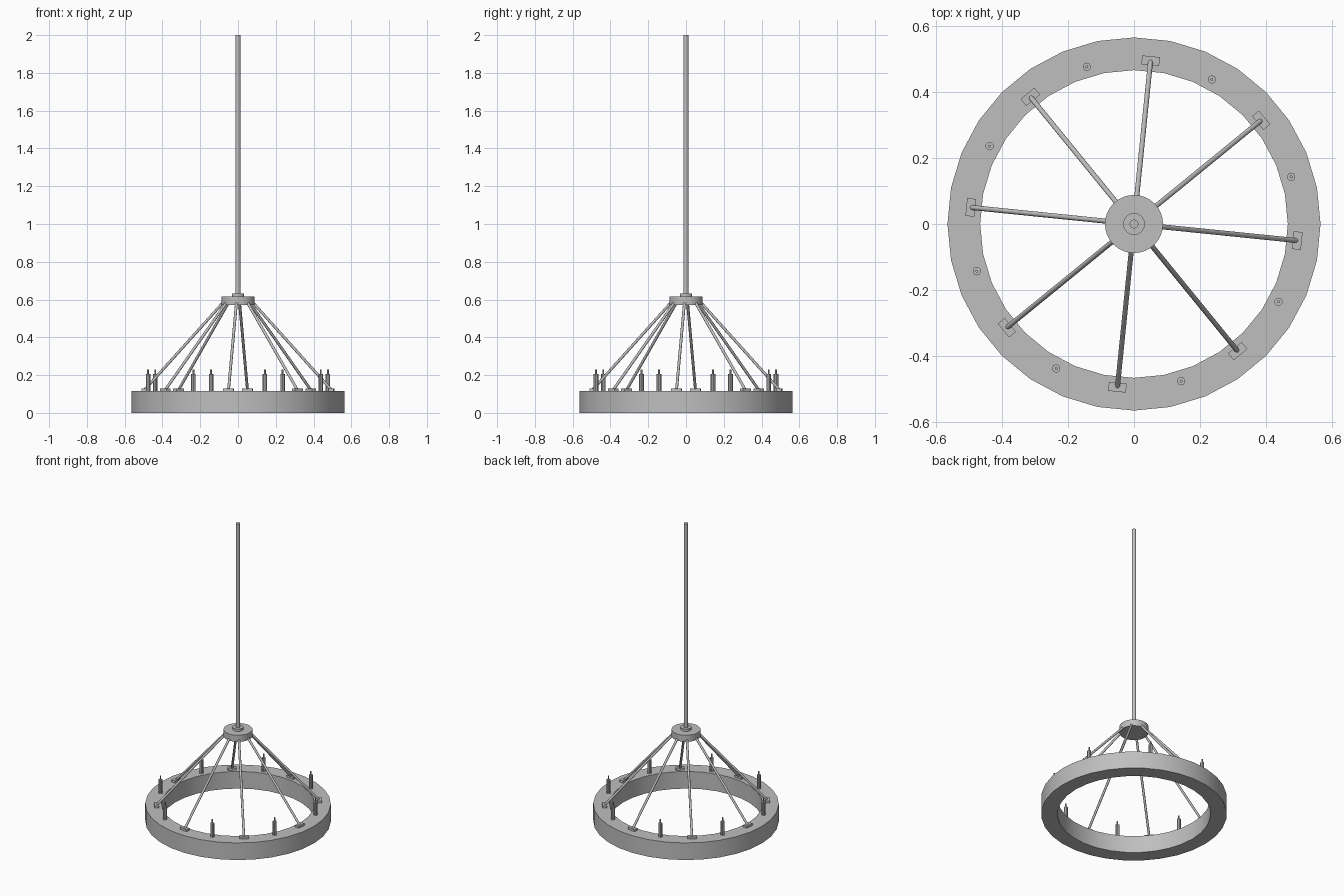
import bpy, math
from mathutils import Vector

if "Cube" in bpy.data.objects:
    bpy.data.objects.remove(bpy.data.objects["Cube"])

metal = bpy.data.materials.new("grey metal")
metal.diffuse_color = (0.52, 0.52, 0.52, 1)
metal.use_nodes = True
metal.node_tree.nodes["Principled BSDF"].inputs["Base Color"].default_value = metal.diffuse_color


def finish(ob, name, smooth=True):
    ob.name = name
    ob.data.materials.append(metal)
    if smooth:
        bpy.ops.object.shade_smooth_by_angle(angle=math.radians(35))
    return ob


def cylinder(name, r, z0, z1, x=0, y=0, n=32):
    bpy.ops.mesh.primitive_cylinder_add(vertices=n, radius=r, depth=z1 - z0,
                                        location=(x, y, (z0 + z1) / 2))
    return finish(bpy.context.object, name)


def rod(name, a, b, r, n=12):
    a, b = Vector(a), Vector(b)
    bpy.ops.mesh.primitive_cylinder_add(vertices=n, radius=r, depth=(b - a).length,
                                        location=(a + b) / 2)
    ob = bpy.context.object
    ob.rotation_euler = (b - a).to_track_quat('Z', 'Y').to_euler()
    return finish(ob, name)


# Ring: rectangular section swept round 32 sides
N = 32
section = [(0.565, 0), (0.565, 0.115), (0.466, 0.115), (0.466, 0)]
verts, faces = [], []
for i in range(N):
    t = 2 * math.pi * i / N
    verts += [(r * math.cos(t), r * math.sin(t), z) for r, z in section]
    for k in range(4):
        j = (i + 1) % N
        l = (k + 1) % 4
        faces.append((i * 4 + k, j * 4 + k, j * 4 + l, i * 4 + l))
mesh = bpy.data.meshes.new("ring")
mesh.from_pydata(verts, [], faces)
ring = bpy.data.objects.new("ring", mesh)
bpy.context.collection.objects.link(ring)
bpy.context.view_layer.objects.active = ring
ring.select_set(True)
finish(ring, "ring")

# Hub, collar and ceiling pole
cylinder("hub", 0.088, 0.572, 0.616)
cylinder("collar", 0.033, 0.616, 0.632)
cylinder("pole", 0.0135, 0.62, 2.0, n=16)

# Eight stays with feet, and eight candles between them
R = 0.497
for i in range(8):
    t = math.radians(-5.8 + 45 * i)
    c, s = math.cos(t), math.sin(t)
    rod("stay", (R * c, R * s, 0.122), (0.07 * c, 0.07 * s, 0.594), 0.0075)
    bpy.ops.mesh.primitive_cube_add(size=1, location=(R * c, R * s, 0.122),
                                    rotation=(0, 0, t))
    foot = bpy.context.object
    foot.scale = (0.027, 0.054, 0.016)
    finish(foot, "stay_foot", False)

    t += math.radians(22.5)
    x, y = R * math.cos(t), R * math.sin(t)
    cylinder("candle", 0.0125, 0.113, 0.205, x, y, 10)
    cylinder("candle_wick", 0.0045, 0.205, 0.23, x, y, 8)
